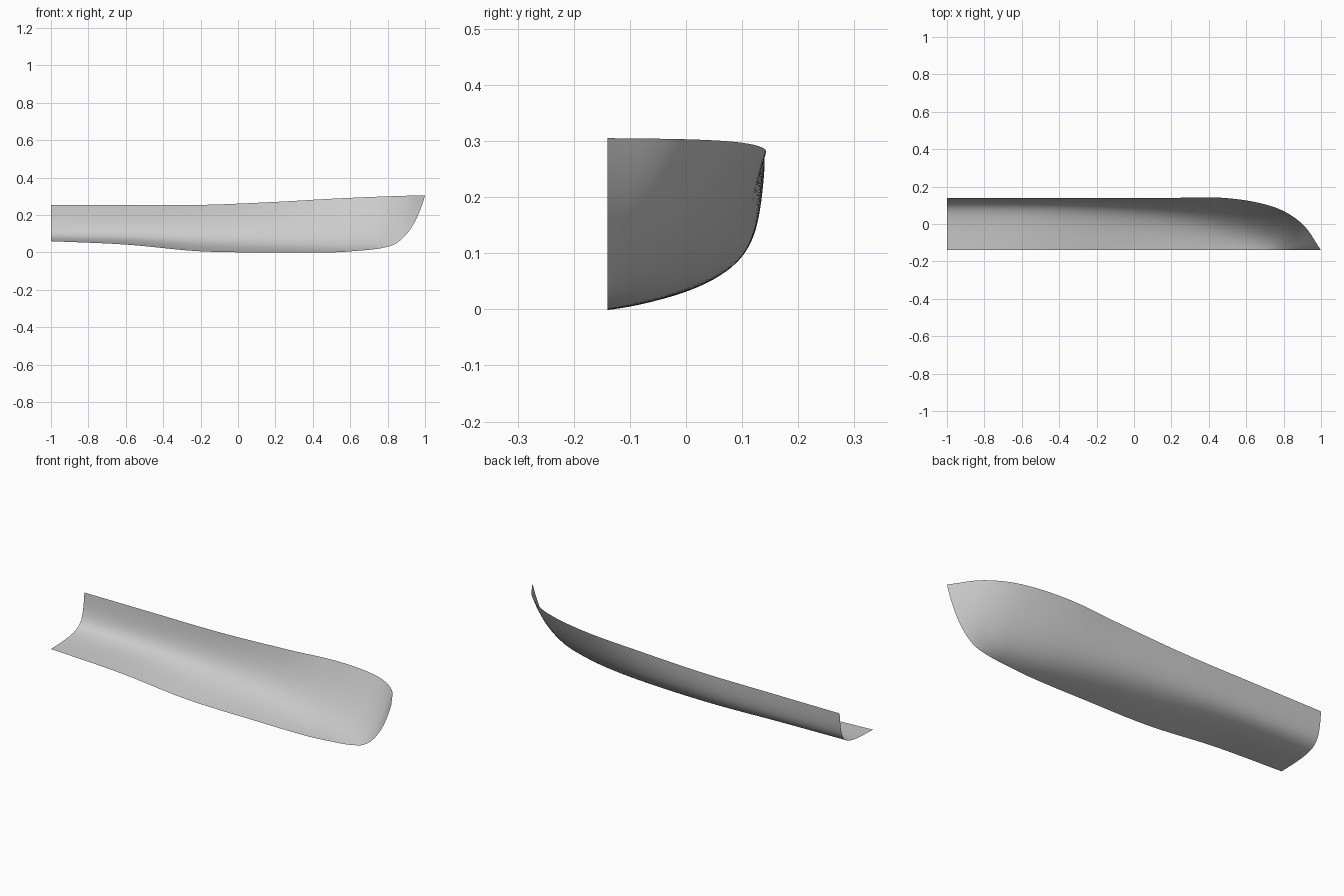
import bpy
import bmesh
from mathutils import Vector

cube = bpy.data.objects.get("Cube")
if cube:
    bpy.data.objects.remove(cube, do_unlink=True)

CENTRE = -0.14  # centreline plane of the half hull


def section(x, keel, c1, c2, sheer):
    """Straight station at x: keel height, two bilge controls, sheer point."""
    return [Vector((x, y, z)) for y, z in ((CENTRE, keel), c1, c2, sheer)]


# Stations from stern to stem, each a cubic curve from keel to sheer
stations = [
    section(-1.0, 0.06, (0.11, 0.066), (0.125, 0.075), (0.14, 0.253)),
    section(-0.6, 0.042, (0.11, 0.06), (0.125, 0.07), (0.14, 0.253)),
    section(-0.2, 0.006, (0.08, 0.04), (0.125, 0.065), (0.14, 0.254)),
    section(0.2, 0.0, (0.03, 0.022), (0.10, 0.06), (0.14, 0.27)),
    section(0.5, 0.0, (-0.03, 0.015), (0.05, 0.06), (0.138, 0.287)),
    [Vector(p) for p in ((0.68, CENTRE, 0.012), (0.72, -0.08, 0.03),
                         (0.75, -0.02, 0.08), (0.75, 0.09, 0.298))],
    [Vector(p) for p in ((0.75, CENTRE, 0.02), (0.83, -0.12, 0.04),
                         (0.88, -0.07, 0.13), (0.9, 0.0, 0.303))],
    [Vector(p) for p in ((0.8, CENTRE, 0.03), (0.89, CENTRE, 0.05),
                         (0.96, CENTRE, 0.16), (1.0, CENTRE, 0.305))],
]


def along(row, i, t):
    """Smooth curve through one control point of every station."""
    last = len(stations) - 1
    b, c = stations[i][row], stations[i + 1][row]
    a = stations[i - 1][row] if i > 0 else 2 * b - c
    d = stations[i + 2][row] if i + 2 <= last else 2 * c - b
    # Tangents are scaled by chord length so uneven stations stay fair
    h0, h1, h2 = (b - a).length, (c - b).length, (d - c).length
    m1 = (c - a) * (h1 / (h0 + h1))
    m2 = (d - b) * (h1 / (h1 + h2))
    return ((2 * t**3 - 3 * t**2 + 1) * b + (t**3 - 2 * t**2 + t) * m1
            + (3 * t**2 - 2 * t**3) * c + (t**3 - t**2) * m2)


def across(p, v):
    """Cubic section from keel to sheer."""
    w = 1 - v
    return w**3 * p[0] + 3 * w * w * v * p[1] + 3 * w * v * v * p[2] + v**3 * p[3]


# Loft the hull skin
STEPS, GIRTH = 12, 32
bm = bmesh.new()
grid = []
for i in range(len(stations) - 1):
    final = i == len(stations) - 2
    for s in range(STEPS + final):
        controls = [along(row, i, s / STEPS) for row in range(4)]
        grid.append([bm.verts.new(across(controls, j / GIRTH)) for j in range(GIRTH + 1)])
for r0, r1 in zip(grid, grid[1:]):
    for j in range(GIRTH):
        face = bm.faces.new((r0[j], r0[j + 1], r1[j + 1], r1[j]))
        face.normal_flip()
        face.smooth = True
# Outside of the skin faces down and to the back
bm.normal_update()
if sum(f.normal.y * f.calc_area() for f in bm.faces) < 0:
    bmesh.ops.reverse_faces(bm, faces=bm.faces[:])
mesh = bpy.data.meshes.new("half_hull_skin")
bm.to_mesh(mesh)
bm.free()
hull = bpy.data.objects.new("half_hull_skin", mesh)
bpy.context.collection.objects.link(hull)

# Plain grey paint
paint = bpy.data.materials.new("hull_grey")
paint.use_nodes = True
grey = (0.6, 0.6, 0.6, 1.0)
paint.diffuse_color = grey
paint.node_tree.nodes["Principled BSDF"].inputs["Base Color"].default_value = grey
mesh.materials.append(paint)
